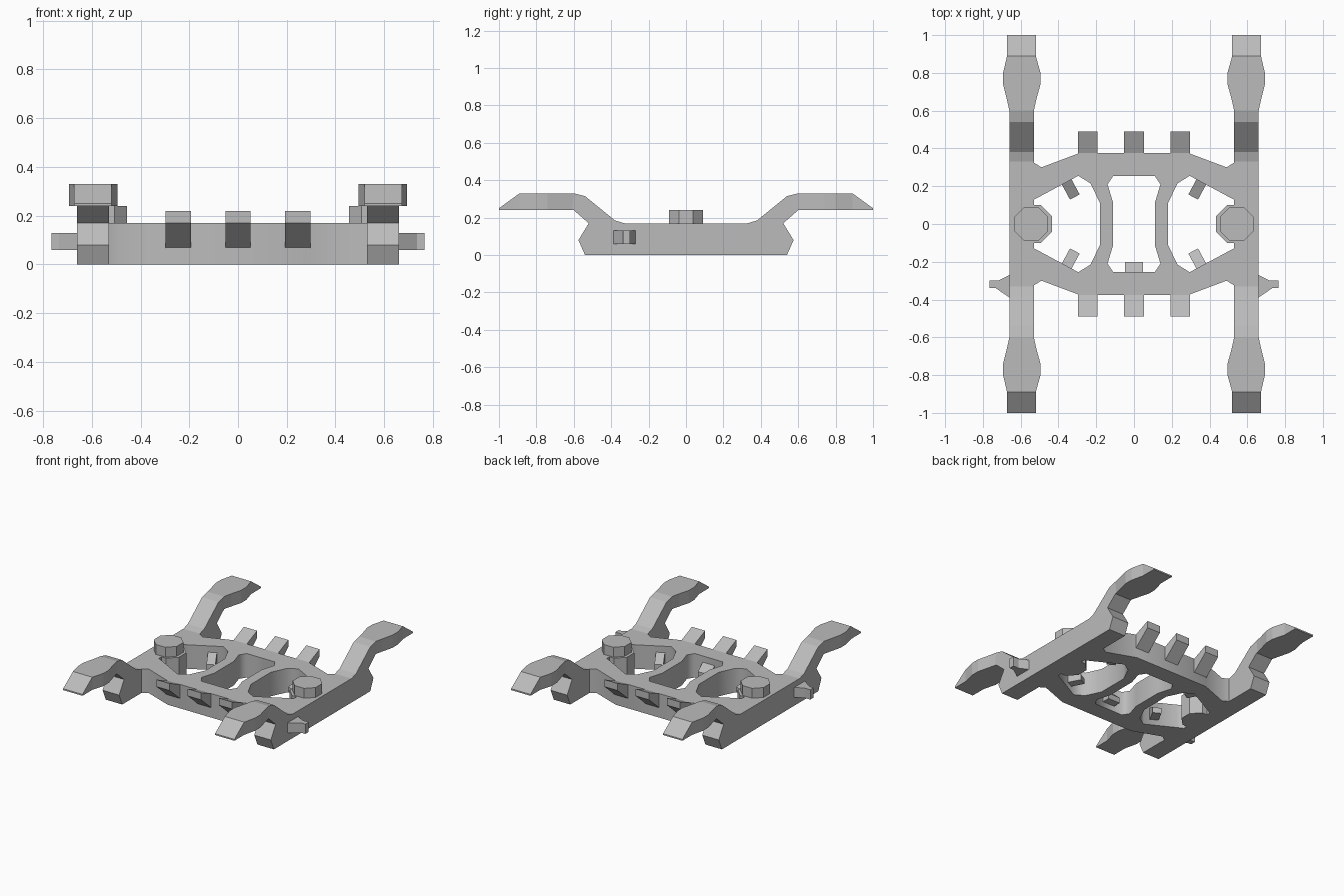
import bpy, bmesh, math

if "Cube" in bpy.data.objects:
    bpy.data.objects.remove(bpy.data.objects["Cube"])

grey = bpy.data.materials.new("light grey plastic")
grey.diffuse_color = (0.5, 0.5, 0.5, 1)
grey.use_nodes = True
grey.node_tree.nodes["Principled BSDF"].inputs["Base Color"].default_value = grey.diffuse_color


def loft(name, rings, sx=1, sy=1):
    """Skin a row of equal-sized rings of points, with closed ends."""
    bm = bmesh.new()
    rows = [[bm.verts.new((x * sx, y * sy, z)) for x, y, z in r] for r in rings]
    n = len(rows[0])
    for a, b in zip(rows, rows[1:]):
        for i in range(n):
            j = (i + 1) % n
            bm.faces.new((a[i], a[j], b[j], b[i]))
    bm.faces.new(rows[0])
    bm.faces.new(rows[-1])
    bmesh.ops.recalc_face_normals(bm, faces=bm.faces)
    me = bpy.data.meshes.new(name)
    bm.to_mesh(me)
    bm.free()
    me.materials.append(grey)
    ob = bpy.data.objects.new(name, me)
    bpy.context.collection.objects.link(ob)
    return ob


def prism_x(name, yz, x0, x1, sx=1, sy=1):
    return loft(name, [[(x, y, z) for y, z in yz] for x in (x0, x1)], sx, sy)


def prism_z(name, xy, z0, z1, sx=1, sy=1):
    return loft(name, [[(x, y, z) for x, y in xy] for z in (z0, z1)], sx, sy)


def octagon(cx, apothem):
    r = apothem / math.cos(math.pi / 8)
    return [(cx + r * math.cos(math.pi / 8 + k * math.pi / 4),
             r * math.sin(math.pi / 8 + k * math.pi / 4)) for k in range(8)]


def mirror4(q):
    """Complete a quarter outline (first to last, x > 0, y > 0)."""
    right = q + [(x, -y) for x, y in reversed(q)]
    return right + [(-x, y) for x, y in reversed(right)]


# Central frame: one flat outline with three openings
outer = mirror4([(0.29, 0.375), (0.49, 0.30), (0.53, 0.325), (0.535, 0.325)])
centre_hole = mirror4([(0.11, 0.255), (0.14, 0.21), (0.11, 0.11)])
half = [(0.53, 0.13), (0.49, 0.15), (0.295, 0.255), (0.23, 0.215), (0.18, 0.11)]
side_hole = half + [(x, -y) for x, y in reversed(half)]
cu = bpy.data.curves.new("frame_outline", 'CURVE')
cu.dimensions = '2D'
cu.fill_mode = 'BOTH'
cu.extrude = 0.085
for loop in (outer, centre_hole, side_hole, [(-x, y) for x, y in side_hole]):
    sp = cu.splines.new('POLY')
    sp.points.add(len(loop) - 1)
    for p, (x, y) in zip(sp.points, loop):
        p.co = (x, y, 0, 1)
    sp.use_cyclic_u = True
cu.materials.append(grey)
frame = bpy.data.objects.new("central_frame", cu)
frame.location.z = 0.085
bpy.context.collection.objects.link(frame)
bpy.context.view_layer.objects.active = frame
frame.select_set(True)
bpy.ops.object.convert(target='MESH')

# Horn sections: lower y, z, upper y, z, inner x, outer x
horn = [(0.52, 0.17, 0.33, 0.17, 0.53, 0.66),
        (0.56, 0.205, 0.38, 0.185, 0.53, 0.66),
        (0.60, 0.24, 0.54, 0.315, 0.53, 0.66),
        (0.61, 0.24, 0.60, 0.33, 0.53, 0.66),
        (0.66, 0.24, 0.66, 0.33, 0.517, 0.673),
        (0.74, 0.24, 0.74, 0.33, 0.495, 0.693),
        (0.80, 0.24, 0.80, 0.33, 0.495, 0.693),
        (0.89, 0.24, 0.89, 0.33, 0.52, 0.672),
        (1.00, 0.24, 1.00, 0.25, 0.52, 0.672)]
rail = [(-0.54, 0), (0.54, 0), (0.575, 0.08), (0.52, 0.17), (-0.52, 0.17), (-0.575, 0.08)]
lug = [(0.65, -0.265), (0.72, -0.30), (0.765, -0.30), (0.765, -0.338),
       (0.735, -0.338), (0.65, -0.395)]

for sx, side in ((-1, "left"), (1, "right")):
    # Side rail, pad with its boss, and outer lug
    prism_x(side + "_rail", rail, 0.53, 0.66, sx)
    prism_z(side + "_pad", octagon(0.545, 0.09), 0.165, 0.24, sx)
    prism_z(side + "_boss", octagon(0.535, 0.10), 0.0, 0.17, sx)
    prism_z(side + "_lug", lug, 0.06, 0.13, sx)
    for sy, end in ((-1, "front"), (1, "back")):
        # Raised horn at each rail end
        loft(f"{end}_{side}_horn",
             [[(a, ly, lz), (b, ly, lz), (b, uy, uz), (a, uy, uz)]
              for ly, lz, uy, uz, a, b in horn], sx, sy)
        # Small wedge clip standing square to the slanted wall
        ux, uy = 0.88, -0.475      # along the wall
        nx, ny = -0.475, -0.88     # into the opening
        rings = []
        for w in (-0.029, 0.029):
            rings.append([(0.356 + ux * w + nx * d, 0.222 + uy * w + ny * d, z)
                          for d, z in ((-0.01, 0.04), (0.09, 0.04),
                                       (0.09, 0.08), (-0.01, 0.13))])
        loft(f"{end}_{side}_clip", rings, sx, sy)

# Slanted teeth on the front and back edges
tooth = [(0.36, 0.06), (0.375, 0.07), (0.49, 0.17), (0.49, 0.22), (0.375, 0.17), (0.36, 0.165)]
for sy, end in ((-1, "front"), (1, "back")):
    for x in (-0.245, 0, 0.245):
        prism_x(end + "_tooth", tooth, x - 0.052, x + 0.052, 1, sy)

# Single wedge clip in the central opening
prism_x("centre_clip", [(-0.26, 0.04), (-0.20, 0.04), (-0.20, 0.08), (-0.26, 0.13)],
        -0.047, 0.047)
